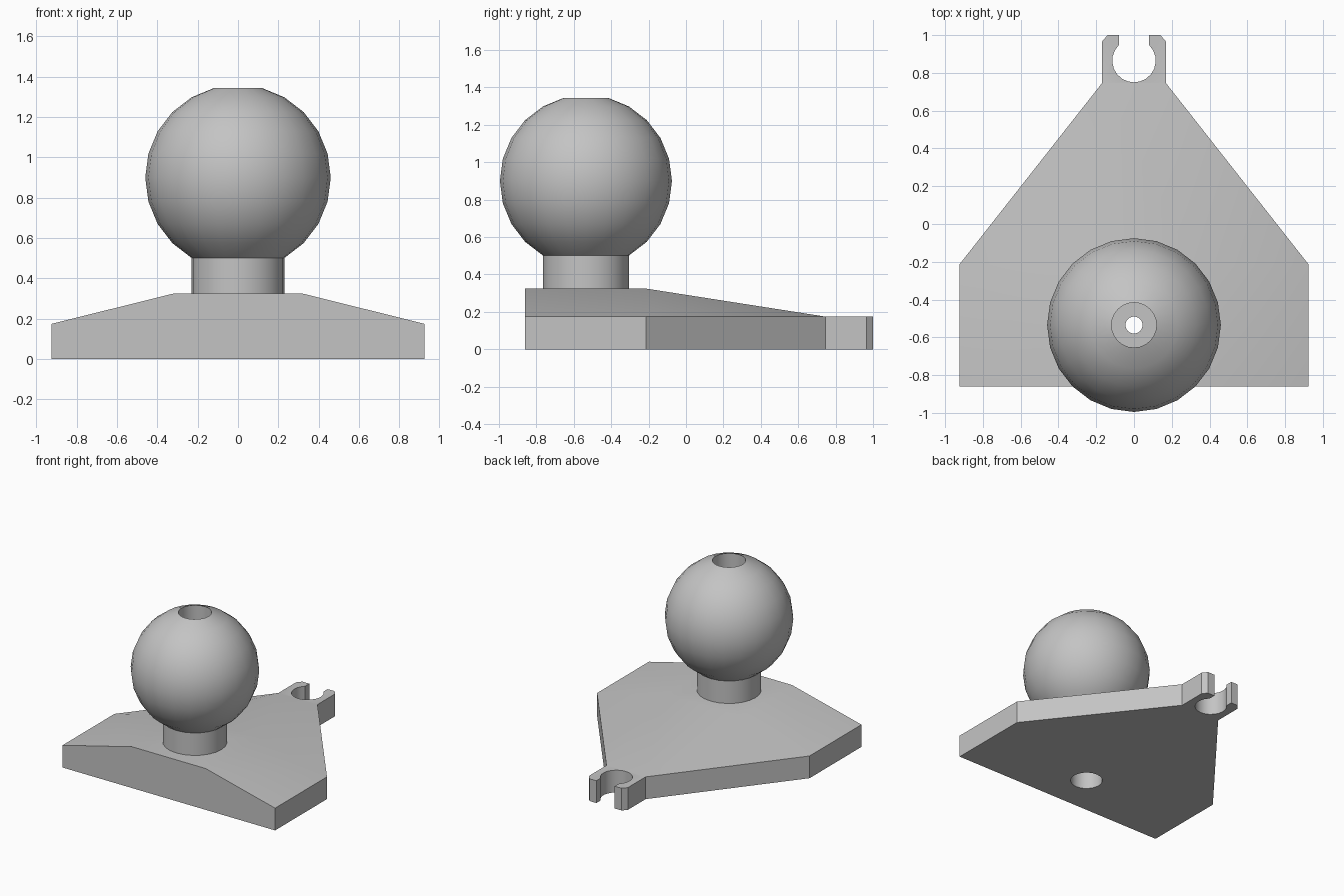
import bpy, bmesh
from math import sin, cos, radians, pi

cube = bpy.data.objects.get("Cube")
if cube:
    bpy.data.objects.remove(cube, do_unlink=True)

grey = bpy.data.materials.new("plain grey")
grey.use_nodes = True
grey.diffuse_color = (0.55, 0.55, 0.55, 1)
grey.node_tree.nodes["Principled BSDF"].inputs["Base Color"].default_value = (0.55, 0.55, 0.55, 1)

SEGMENTS = 24
POST_Y = -0.535
EDGE_Z, TOP_Z = 0.175, 0.325
BORE, RECESS = 0.045, 0.115


def make_object(name, bm):
    bmesh.ops.recalc_face_normals(bm, faces=bm.faces)
    mesh = bpy.data.meshes.new(name)
    bm.to_mesh(mesh)
    bm.free()
    mesh.materials.append(grey)
    obj = bpy.data.objects.new(name, mesh)
    bpy.context.collection.objects.link(obj)
    return obj


def activate(obj):
    bpy.ops.object.select_all(action='DESELECT')
    obj.select_set(True)
    bpy.context.view_layer.objects.active = obj


def lathe(name, profile, closed=True):
    """Revolve (radius, z) points around the post axis."""
    bm = bmesh.new()
    rings = []
    for r, z in profile:
        if r == 0:
            rings.append([bm.verts.new((0, POST_Y, z))] * SEGMENTS)
        else:
            rings.append([bm.verts.new((r * cos(2 * pi * i / SEGMENTS),
                                        POST_Y + r * sin(2 * pi * i / SEGMENTS), z))
                          for i in range(SEGMENTS)])
    pairs = list(zip(rings, rings[1:]))
    if closed:
        pairs.append((rings[-1], rings[0]))
    for a, b in pairs:
        for i in range(SEGMENTS):
            j = (i + 1) % SEGMENTS
            corners = list(dict.fromkeys((a[i], a[j], b[j], b[i])))
            bm.faces.new(corners)
    return make_object(name, bm)


# Base plate outline, right half from the front edge to the clip's socket
half = [(0.925, -0.86), (0.925, -0.215), (0.17, 0.745),
        (0.17, 0.965), (0.14, 1.0), (0.08, 1.0)]
half += [(0.115 * cos(radians(a)), 0.865 + 0.115 * sin(radians(a)))
         for a in range(46, -90, -17)]
n = len(half)
outline = half + [(0, 0.75)] + [(-x, y) for x, y in reversed(half)]

bm = bmesh.new()
low = [bm.verts.new((x, y, 0)) for x, y in outline]
rim = [bm.verts.new((x, y, EDGE_Z)) for x, y in outline]
bm.faces.new(low)
count = len(outline)
for i in range(count - 1):
    bm.faces.new((low[i], low[i + 1], rim[i + 1], rim[i]))

# Raised plateau with slopes down to the rim
fr, br, fl, bl = [bm.verts.new((x, y, TOP_Z)) for x in (0.32, -0.32) for y in (-0.86, -0.215)]
bm.faces.new((low[-1], low[0], rim[0], fr, fl, rim[-1]))
bm.faces.new((fr, br, bl, fl))
bm.faces.new((br, rim[2], rim[-3], bl))
for front, back, a, b, c in ((fr, br, 0, 1, 2), (fl, bl, -1, -2, -3)):
    bm.faces.new((front, rim[a], rim[b], back))
    bm.faces.new((back, rim[b], rim[c]))
# Flat top of the clip
bm.faces.new(rim[2:count - 2])
base = make_object("base_plate_with_clip", bm)

# Recess under the plate and the narrow bore above it
cutter = lathe("bore_cutter", [(0, -0.1), (RECESS, -0.1), (RECESS, 0.25),
                               (BORE, 0.25), (BORE, 0.45), (0, 0.45)], closed=False)
cutter.hide_render = True
cut = base.modifiers.new("bore", 'BOOLEAN')
cut.operation = 'DIFFERENCE'
cut.solver = 'EXACT'
cut.object = cutter
activate(base)
bpy.ops.object.modifier_apply(modifier=cut.name)
bpy.data.objects.remove(cutter, do_unlink=True)

# Neck and ball with a flat-topped recess and bore through the middle
BALL_R, BALL_Z = 0.46, 0.9
profile = [(BALL_R / 2, TOP_Z)]
profile += [(BALL_R * cos(radians(a)), BALL_Z + BALL_R * sin(radians(a)))
            for a in range(-60, 76, 15)]
profile += [(profile[-1][0], 0.5), (BORE, 0.5), (BORE, TOP_Z)]
post = lathe("ball_and_neck", profile)

for obj in (base, post):
    activate(obj)
    bpy.ops.object.shade_smooth_by_angle(angle=radians(29))
